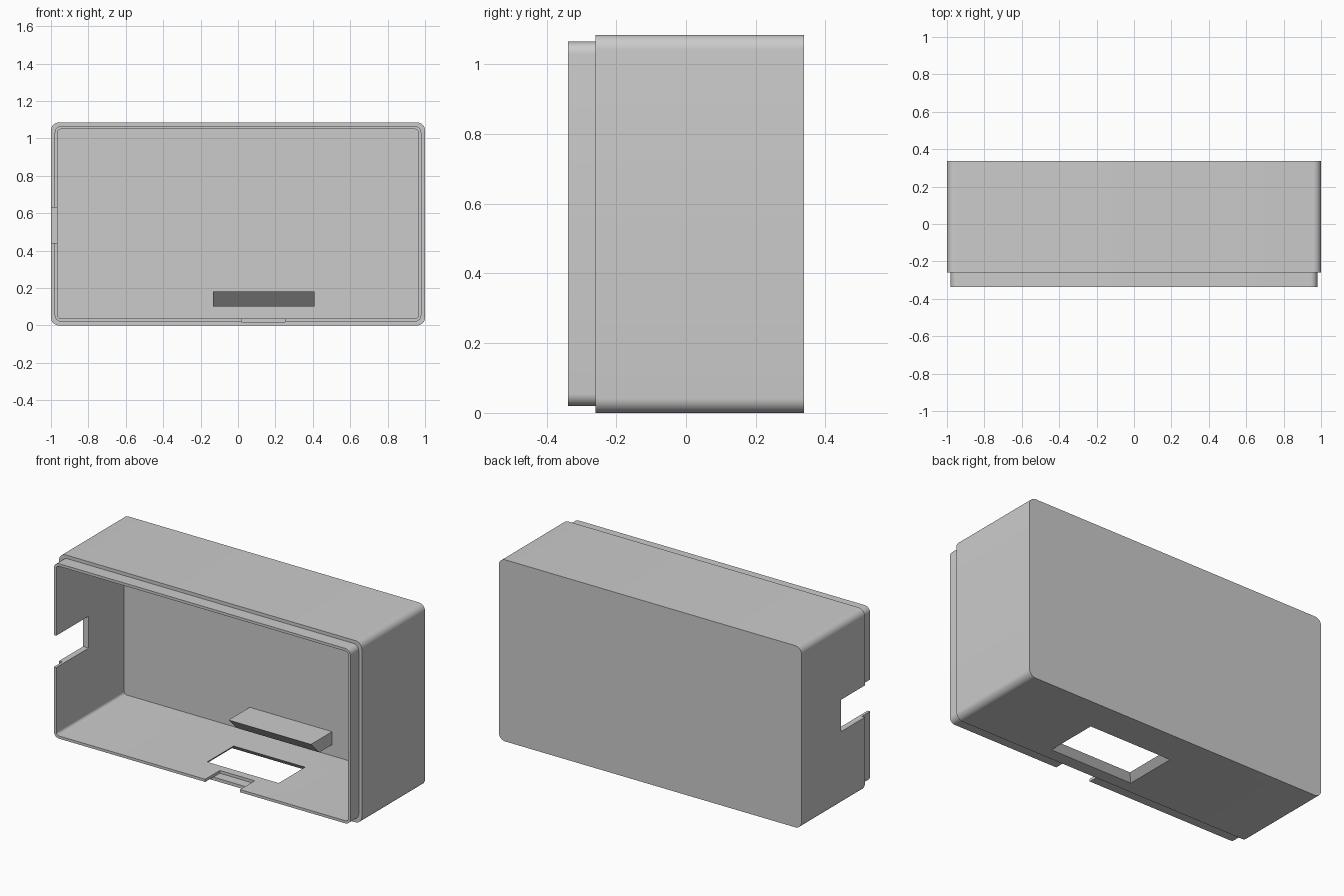
import bpy, bmesh
from math import cos, sin, pi, radians
from mathutils import Vector

cube = bpy.data.objects.get("Cube")
if cube:
    bpy.data.objects.remove(cube, do_unlink=True)

grey = bpy.data.materials.new("light_grey_plastic")
grey.use_nodes = True
COLOUR = (0.6, 0.6, 0.6, 1.0)
grey.diffuse_color = COLOUR
grey.node_tree.nodes["Principled BSDF"].inputs["Base Color"].default_value = COLOUR

HEIGHT, WALL, STEP = 1.085, 0.036, 0.02
FRONT, SHOULDER, BACK = -0.338, -0.26, 0.338


def make(name, bm):
    bmesh.ops.recalc_face_normals(bm, faces=bm.faces)
    mesh = bpy.data.meshes.new(name)
    bm.to_mesh(mesh)
    bm.free()
    mesh.materials.append(grey)
    ob = bpy.data.objects.new(name, mesh)
    bpy.context.collection.objects.link(ob)
    return ob


def extrude(name, points, offset):
    bm = bmesh.new()
    face = bm.faces.new([bm.verts.new(p) for p in points])
    new = bmesh.ops.extrude_face_region(bm, geom=[face])["geom"]
    bmesh.ops.translate(bm, vec=offset, verts=[v for v in new if isinstance(v, bmesh.types.BMVert)])
    return make(name, bm)


def rounded_block(name, inset, radius, y0, y1, steps=8):
    """Rounded rectangle in the front plane, extruded towards the back."""
    half_x, half_z = 1 - inset - radius, HEIGHT / 2 - inset - radius
    points = []
    for i, (sx, sz) in enumerate([(1, 1), (-1, 1), (-1, -1), (1, -1)]):
        for k in range(steps + 1):
            a = (i + k / steps) * pi / 2
            points.append((sx * half_x + radius * cos(a), y0,
                           HEIGHT / 2 + sz * half_z + radius * sin(a)))
    return extrude(name, points, Vector((0, y1 - y0, 0)))


def box(name, lo, hi):
    (x0, y0, z0), (x1, y1, z1) = lo, hi
    return extrude(name, [(x0, y0, z0), (x1, y0, z0), (x1, y1, z0), (x0, y1, z0)],
                   Vector((0, 0, z1 - z0)))


def boolean(target, tool, operation):
    mod = target.modifiers.new(tool.name, 'BOOLEAN')
    mod.object, mod.operation, mod.solver = tool, operation, 'EXACT'
    bpy.context.view_layer.objects.active = target
    bpy.ops.object.modifier_apply(modifier=mod.name)
    bpy.data.objects.remove(tool, do_unlink=True)


# Outer shell with a stepped lip round the open front
case = rounded_block("case_shell", 0, 0.042, SHOULDER, BACK)
boolean(case, rounded_block("front_lip", STEP, 0.035, FRONT, 0), 'UNION')

# Hollow interior
boolean(case, rounded_block("cavity", WALL, 0.018, -0.5, BACK - WALL), 'DIFFERENCE')

# Cable notch in the right wall, open to the front
boolean(case, box("side_notch", (-1.1, -0.5, 0.44), (-0.9, -0.033, 0.63)), 'DIFFERENCE')

# Shallow latch recess in the floor, cutting through the lip
boolean(case, box("latch_recess", (0.02, -0.5, 0.019), (0.25, -0.2, 0.07)), 'DIFFERENCE')

# Floor window with flared edges, wider on the outside
bm = bmesh.new()
rings = []
for z in (-0.02, 0.06):
    m = WALL - z
    x0, x1, y0, y1 = -0.098 - m, 0.374 + m, -0.15 - m, 0.099 + m
    rings.append([bm.verts.new((x, y, z)) for x, y in ((x0, y0), (x1, y0), (x1, y1), (x0, y1))])
for ring in rings:
    bm.faces.new(ring)
for i in range(4):
    j = (i + 1) % 4
    bm.faces.new((rings[0][i], rings[0][j], rings[1][j], rings[1][i]))
boolean(case, make("floor_window", bm), 'DIFFERENCE')

# Shelf on the inside of the back wall with a slanted underside
profile = [(0.31, 0.18), (0.103, 0.18), (0.182, 0.102), (0.31, 0.102)]
shelf = extrude("inner_shelf", [(-0.134, y, z) for y, z in profile], Vector((0.544, 0, 0)))

# Smooth rounded corners, crisp edges
bpy.ops.object.select_all(action='DESELECT')
case.select_set(True)
bpy.context.view_layer.objects.active = case
bpy.ops.object.shade_smooth_by_angle(angle=radians(30))
